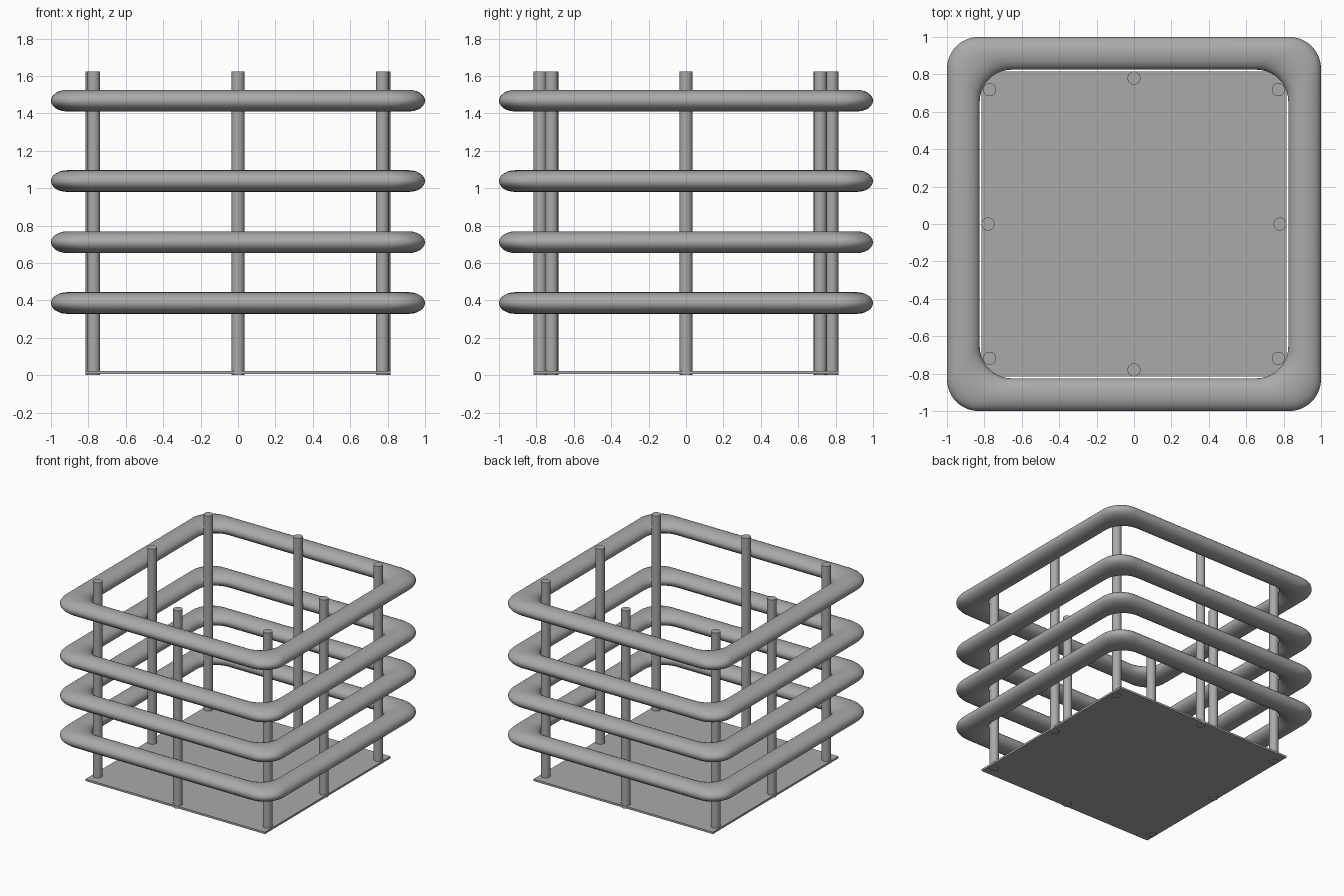
import bpy, bmesh, math

cube = bpy.data.objects.get("Cube")
if cube:
    bpy.data.objects.remove(cube, do_unlink=True)

grey = bpy.data.materials.new("mid grey")
grey.use_nodes = True
colour = (0.4, 0.4, 0.4, 1)
grey.diffuse_color = colour
grey.node_tree.nodes["Principled BSDF"].inputs["Base Color"].default_value = colour


def add_object(name, bm, smooth):
    bmesh.ops.recalc_face_normals(bm, faces=bm.faces)
    mesh = bpy.data.meshes.new(name)
    bm.to_mesh(mesh)
    bm.free()
    mesh.materials.append(grey)
    obj = bpy.data.objects.new(name, mesh)
    bpy.context.collection.objects.link(obj)
    if smooth:
        bpy.ops.object.select_all(action='DESELECT')
        obj.select_set(True)
        bpy.context.view_layer.objects.active = obj
        bpy.ops.object.shade_smooth_by_angle(angle=math.radians(40))


def rounded_square(half, radius, steps):
    """Outline of a square with rounded corners."""
    points = []
    for corner in range(4):
        middle = math.radians(45 + 90 * corner)
        cx = math.copysign(half - radius, math.cos(middle))
        cy = math.copysign(half - radius, math.sin(middle))
        for i in range(steps + 1):
            a = math.radians(90 * (corner + i / steps))
            points.append((cx + radius * math.cos(a), cy + radius * math.sin(a)))
    return points


def add_ring(name, z, sides=24):
    """Square hoop with an oval section."""
    bm = bmesh.new()
    loops = []
    for k in range(sides):
        a = math.tau * k / sides
        outline = rounded_square(0.9125 + 0.0875 * math.cos(a), 0.17, 10)
        height = z + 0.058 * math.sin(a)
        loops.append([bm.verts.new((x, y, height)) for x, y in outline])
    count = len(loops[0])
    for k in range(sides):
        lower, upper = loops[k], loops[(k + 1) % sides]
        for i in range(count):
            j = (i + 1) % count
            bm.faces.new((lower[i], lower[j], upper[j], upper[i]))
    add_object(name, bm, True)


def add_post(name, x, y):
    bm = bmesh.new()
    bmesh.ops.create_cone(bm, cap_ends=True, segments=32, radius1=0.035,
                          radius2=0.035, depth=1.625)
    bmesh.ops.translate(bm, verts=bm.verts, vec=(x, y, 0.8125))
    add_object(name, bm, True)


# Base plate, with the post ends showing just below it
bm = bmesh.new()
bmesh.ops.create_cube(bm, size=1)
bmesh.ops.scale(bm, verts=bm.verts, vec=(1.63, 1.63, 0.016))
bmesh.ops.translate(bm, verts=bm.verts, vec=(0, 0, 0.014))
add_object("base_plate", bm, False)

# Hoops, from bottom to top
for n, z in enumerate((0.386, 0.711, 1.038, 1.468)):
    add_ring(f"hoop_{n + 1}", z)

# Corner posts and side posts
for sx, side in ((1, "left"), (-1, "right")):
    add_post(f"{side}_middle_post", sx * 0.78, 0)
    for sy, end in ((-1, "front"), (1, "back")):
        add_post(f"{end}_{side}_post", sx * 0.772, sy * 0.718)
for sy, end in ((-1, "front"), (1, "back")):
    add_post(f"{end}_middle_post", 0, sy * 0.78)
